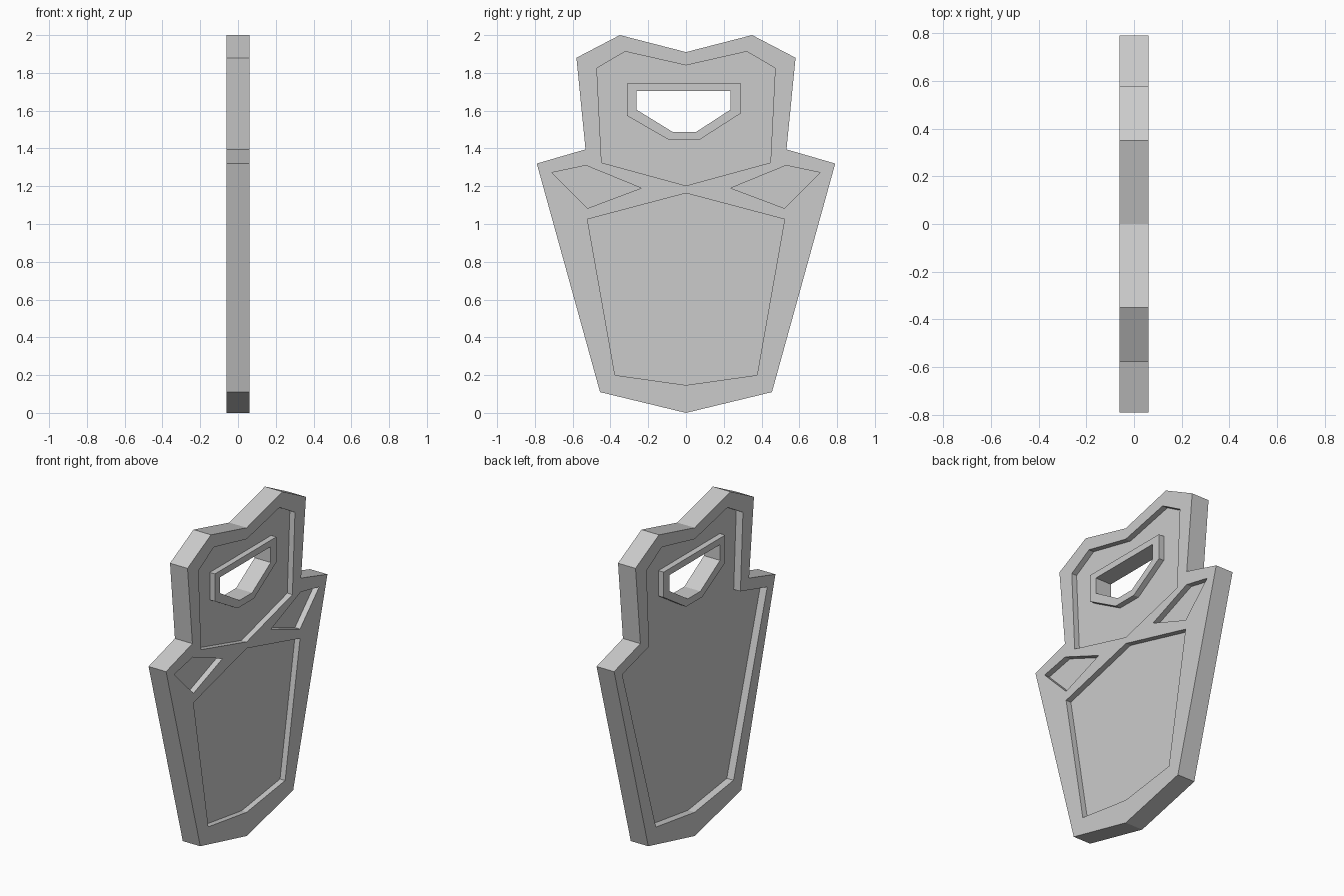
import bpy, bmesh

if "Cube" in bpy.data.objects:
    bpy.data.objects.remove(bpy.data.objects["Cube"])

HALF = 0.06  # half thickness of the plate


def mirrored(half):
    """Close a +y half profile (top to bottom) with its mirror image."""
    return half + [(-y, z) for y, z in reversed(half) if y > 0]


def prism(name, points, x0, x1):
    """Extrude a (y, z) profile from x0 to x1."""
    bm = bmesh.new()
    face = bm.faces.new([bm.verts.new((x0, y, z)) for y, z in points])
    ext = bmesh.ops.extrude_face_region(bm, geom=[face])
    moved = [g for g in ext["geom"] if isinstance(g, bmesh.types.BMVert)]
    bmesh.ops.translate(bm, vec=(x1 - x0, 0, 0), verts=moved)
    bmesh.ops.recalc_face_normals(bm, faces=bm.faces)
    mesh = bpy.data.meshes.new(name)
    bm.to_mesh(mesh)
    bm.free()
    ob = bpy.data.objects.new(name, mesh)
    bpy.context.collection.objects.link(ob)
    return ob


def combine(target, tool, operation):
    """Apply a boolean and delete the tool object."""
    mod = target.modifiers.new(operation, 'BOOLEAN')
    mod.operation = operation
    mod.solver = 'EXACT'
    mod.object = tool
    tool.hide_render = True
    bpy.context.view_layer.objects.active = target
    bpy.ops.object.modifier_apply(modifier=mod.name)
    bpy.data.objects.remove(tool)


# Profiles
outline = mirrored([(0, 1.91), (0.35, 2.0), (0.58, 1.88), (0.532, 1.395),
                    (0.79, 1.32), (0.455, 0.11), (0, 0)])
crown = [(0, 1.84), (0.322, 1.913), (0.472, 1.825)]
upper_panel = mirrored(crown + [(0.447, 1.325), (0, 1.203)])
lower_panel = mirrored([(0, 1.163), (0.522, 1.025), (0.376, 0.2), (0, 0.147)])
side_panel = [(0.53, 1.31), (0.71, 1.272), (0.522, 1.083), (0.237, 1.19)]
back_panel = mirrored(crown + [(0.447, 1.345), (0.71, 1.272),
                               (0.38, 0.2), (0, 0.147)])
rim_profile = [(-0.312, 1.743), (0.29, 1.743), (0.29, 1.586),
               (0.07, 1.445), (-0.09, 1.445), (-0.312, 1.573)]
hole_profile = [(-0.262, 1.703), (0.235, 1.703), (0.235, 1.605),
                (0.053, 1.487), (-0.07, 1.487), (-0.262, 1.605)]

# Plate with sunken panels on both faces
plate = prism("shield_plate", outline, -HALF, HALF)
floor_x = HALF - 0.035
for panel in (upper_panel, lower_panel, side_panel,
              [(-y, z) for y, z in side_panel]):
    combine(plate, prism("front_recess", panel, floor_x, HALF + 0.1), 'DIFFERENCE')
combine(plate, prism("back_recess", back_panel, -HALF - 0.1, -HALF + 0.046), 'DIFFERENCE')

# Raised rim around the viewing slot, then the slot itself
combine(plate, prism("slot_rim", rim_profile, -HALF + 0.01, HALF), 'UNION')
combine(plate, prism("slot_cutter", hole_profile, -0.3, 0.3), 'DIFFERENCE')
